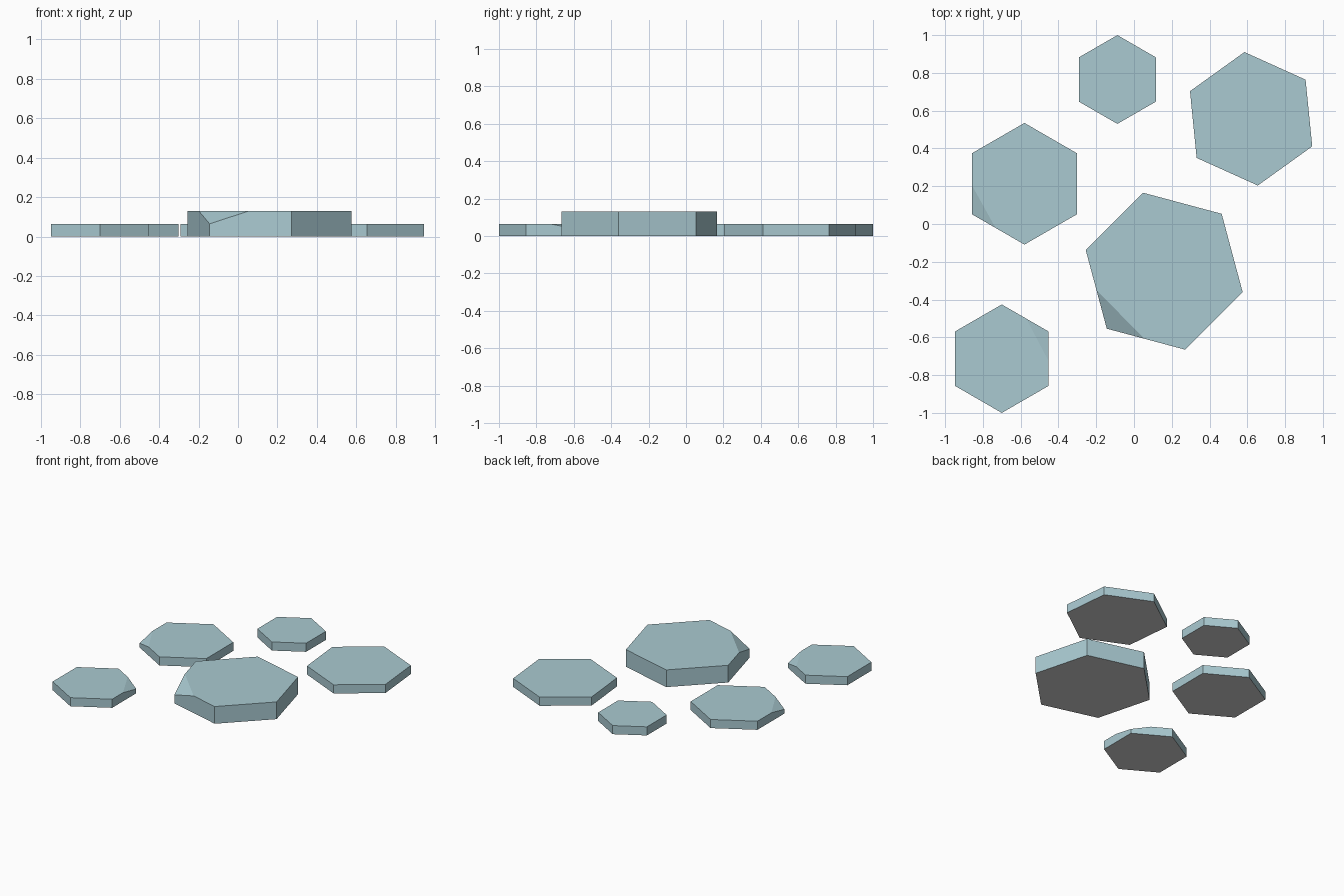
import bpy, bmesh
from math import cos, sin, radians
from mathutils import Vector

cube = bpy.data.objects.get("Cube")
if cube:
    bpy.data.objects.remove(cube)


def make_material(name, rgb):
    mat = bpy.data.materials.new(name)
    mat.use_nodes = True
    mat.diffuse_color = (*rgb, 1)
    mat.node_tree.nodes["Principled BSDF"].inputs["Base Color"].default_value = (*rgb, 1)
    return mat


stone_blue = make_material("pale blue stone", (0.40, 0.59, 0.64))
base_grey = make_material("grey underside", (0.63, 0.63, 0.63))


def stone(name, x, y, radius, height, angle, chip=None):
    """Hexagonal slab; chip = (corner, share of next edge, share of previous edge, drop)."""
    rim = [Vector((radius * cos(radians(angle + 60 * i)),
                   radius * sin(radians(angle + 60 * i)), 0)) for i in range(6)]
    up = Vector((0, 0, height))
    bm = bmesh.new()
    face = bm.faces.new([bm.verts.new(p) for p in rim])
    top = bmesh.ops.extrude_face_region(bm, geom=[face])["geom"]
    bmesh.ops.translate(bm, vec=up, verts=[v for v in top if isinstance(v, bmesh.types.BMVert)])

    # Slice off one upper corner with a tilted plane
    if chip:
        corner, to_next, to_prev, drop = chip
        c = rim[corner] + up
        p = c.lerp(rim[(corner + 1) % 6] + up, to_next)
        q = c.lerp(rim[corner - 1] + up, to_prev)
        low = c - Vector((0, 0, drop))
        normal = (p - low).cross(q - low)
        if normal.z < 0:
            normal.negate()
        cut = bmesh.ops.bisect_plane(bm, geom=bm.verts[:] + bm.edges[:] + bm.faces[:],
                                     plane_co=low, plane_no=normal, clear_outer=True)
        edges = [e for e in cut["geom_cut"] if isinstance(e, bmesh.types.BMEdge)]
        bmesh.ops.holes_fill(bm, edges=edges, sides=0)

    # Underside takes the second material
    bmesh.ops.recalc_face_normals(bm, faces=bm.faces)
    for f in bm.faces:
        f.material_index = 1 if f.normal.z < -0.9 else 0
    mesh = bpy.data.meshes.new(name)
    bm.to_mesh(mesh)
    bm.free()
    mesh.materials.append(stone_blue)
    mesh.materials.append(base_grey)
    obj = bpy.data.objects.new(name, mesh)
    obj.location = (x, y, 0)
    bpy.context.collection.objects.link(obj)


THIN, THICK = 0.065, 0.13
stone("large_stone", 0.16, -0.25, 0.43, THICK, 105, (2, 0.48, 0.49, 0.065))
stone("back_left_stone", 0.62, 0.557, 0.355, THIN, 95.7)
stone("back_small_stone", -0.088, 0.765, 0.235, THIN, 90)
stone("right_stone", -0.58, 0.213, 0.322, THIN, 90, (2, 0.45, 0.48, 0.033))
stone("front_right_stone", -0.70, -0.713, 0.287, THIN, 90, (5, 0.48, 0.55, 0.032))
